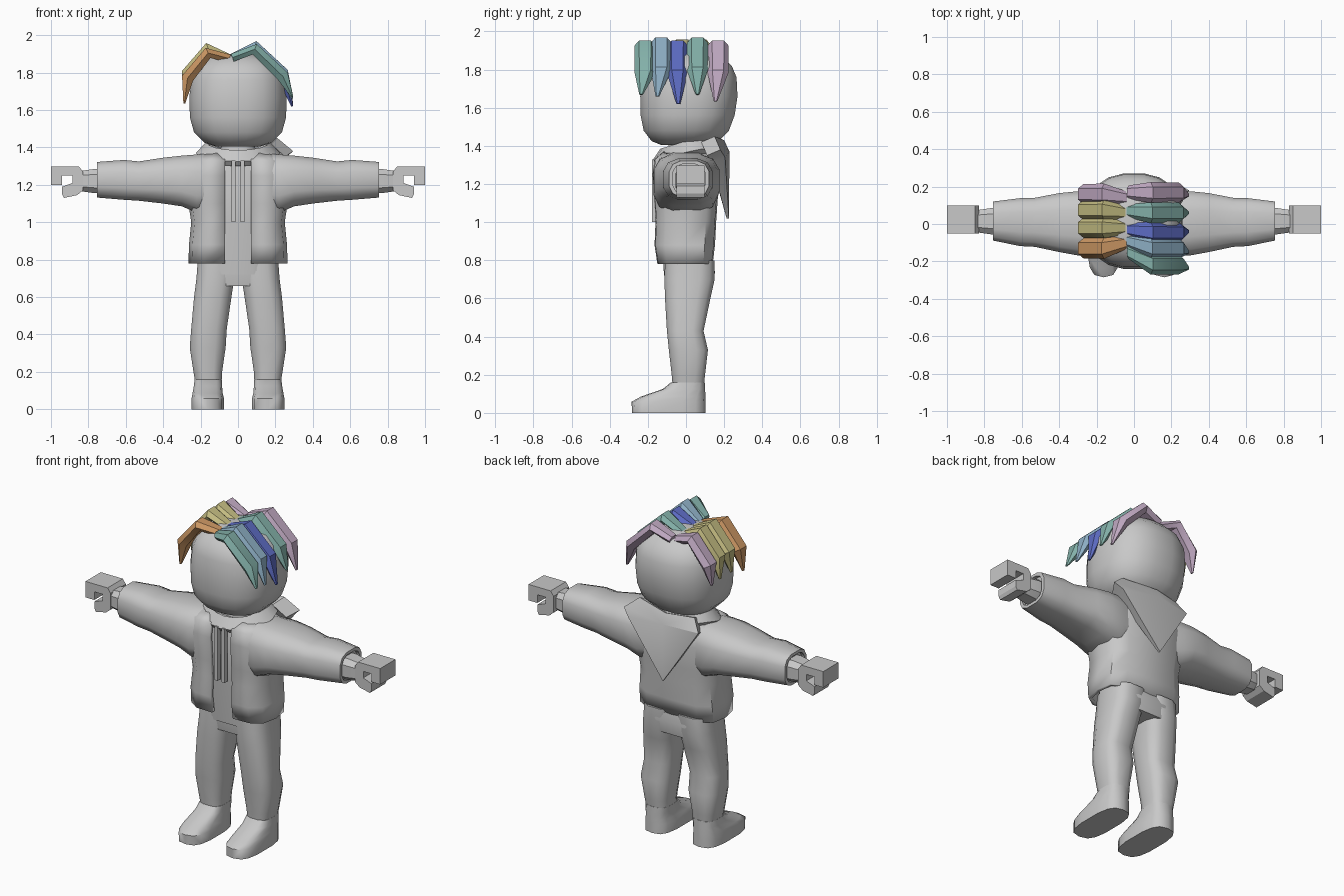
import bpy, bmesh, math
from mathutils import Vector

if "Cube" in bpy.data.objects:
    bpy.data.objects.remove(bpy.data.objects["Cube"])


def material(name, rgb):
    m = bpy.data.materials.new(name)
    m.diffuse_color = (*rgb, 1)
    m.use_nodes = True
    m.node_tree.nodes["Principled BSDF"].inputs["Base Color"].default_value = m.diffuse_color
    return m


GREY = material("grey", (.58, .58, .58))
YELLOW = material("straw_yellow", (.57, .52, .23))
PINK = material("dusty_pink", (.53, .40, .54))
BLUE = material("deep_blue", (.11, .15, .55))
TEAL = material("soft_teal", (.23, .44, .40))
SKY = material("pale_blue", (.27, .43, .56))
ORANGE = material("orange", (.62, .32, .13))


def finish(name, bm, mat=GREY, angle=40):
    bmesh.ops.recalc_face_normals(bm, faces=bm.faces)
    me = bpy.data.meshes.new(name)
    bm.to_mesh(me)
    bm.free()
    me.materials.append(mat)
    ob = bpy.data.objects.new(name, me)
    bpy.context.collection.objects.link(ob)
    if angle:
        bpy.ops.object.select_all(action='DESELECT')
        ob.select_set(True)
        bpy.context.view_layer.objects.active = ob
        bpy.ops.object.shade_smooth_by_angle(angle=math.radians(angle))
    return ob


def loft(name, rings, mat=GREY, angle=40, closed=True, caps=True):
    bm = bmesh.new()
    vs = [[bm.verts.new(p) for p in r] for r in rings]
    n = len(vs[0])
    for a, b in zip(vs, vs[1:]):
        for i in range(n if closed else n - 1):
            j = (i + 1) % n
            bm.faces.new((a[i], a[j], b[j], b[i]))
    if caps:
        bm.faces.new(vs[0])
        bm.faces.new(vs[-1])
    return finish(name, bm, mat, angle)


def oval(a0, a1, b0, b1, n=12, power=3):
    """Rounded-square outline between the given limits."""
    pts = []
    for i in range(n):
        t = 2 * math.pi * (i + .5) / n
        c, s = math.cos(t), math.sin(t)
        c = math.copysign(abs(c) ** (2 / power), c)
        s = math.copysign(abs(s) ** (2 / power), s)
        pts.append((c, s))
    m = max(abs(p[0]) for p in pts)
    return [((a0 + a1) / 2 + p[0] / m * (a1 - a0) / 2,
             (b0 + b1) / 2 + p[1] / m * (b1 - b0) / 2) for p in pts]


def loft_z(name, rows, n=12, power=3, sx=1, **kw):
    # each row: z, x min, x max, y min, y max
    return loft(name, [[(sx * x, y, r[0]) for x, y in oval(*r[1:], n, power)]
                       for r in rows], **kw)


def loft_x(name, rows, n=12, power=3, sx=1, **kw):
    # each row: x, y min, y max, z min, z max
    return loft(name, [[(sx * r[0], y, z) for y, z in oval(*r[1:], n, power)]
                       for r in rows], **kw)


def prism(name, profile, y0, y1, sx=1):
    bm = bmesh.new()
    f = bm.faces.new([bm.verts.new((sx * x, y0, z)) for x, z in profile])
    ext = bmesh.ops.extrude_face_region(bm, geom=[f])["geom"]
    bmesh.ops.translate(bm, vec=(0, y1 - y0, 0),
                        verts=[g for g in ext if isinstance(g, bmesh.types.BMVert)])
    return finish(name, bm, GREY, 0)


# Head and neck
loft_z("head", [(1.405, -.12, .12, -.13, .12), (1.425, -.18, .18, -.18, .17),
                (1.48, -.235, .235, -.222, .225), (1.56, -.257, .257, -.238, .255),
                (1.66, -.26, .26, -.24, .27), (1.76, -.253, .253, -.23, .265),
                (1.82, -.23, .23, -.21, .24), (1.87, -.18, .18, -.16, .19),
                (1.90, -.1, .1, -.09, .11)], n=20, power=2.4, angle=60)
loft_z("neck", [(1.28, -.1, .1, -.1, .1), (1.43, -.09, .09, -.09, .1)])

# Torso under the jacket, and hips
loft_z("shirt", [(.72, -.19, .19, -.115, .12), (1.0, -.2, .2, -.135, .12),
                 (1.25, -.2, .2, -.145, .12), (1.37, -.12, .12, -.12, .11)])
loft_z("hips", [(.66, -.19, .19, -.1, .14), (.74, -.215, .215, -.112, .152),
                (.86, -.21, .21, -.11, .12)], power=3.5)

# Jacket body, open down the front
half = [(.28, -1), (.68, -.97), (.93, -.66), (1, 0), (.94, .66), (.64, .96)]
rings = []
for z, hx, y0, y1 in [(.78, .265, -.15, .14), (.88, .262, -.165, .152),
                      (1.0, .25, -.16, .158), (1.1, .265, -.165, .165),
                      (1.25, .27, -.175, .175), (1.33, .25, -.165, .165),
                      (1.37, .17, -.12, .13)]:
    right = [(.07 if i == 0 else u * hx, (y0 + y1) / 2 + v * (y1 - y0) / 2, z)
             for i, (u, v) in enumerate(half)]
    rings.append(right + [(0, y1, z)] + [(-x, y, z) for x, y, z in reversed(right)])
jacket = loft("jacket_body", rings, closed=False, caps=False, angle=50)
solid = jacket.modifiers.new("thickness", 'SOLIDIFY')
solid.thickness = .022

hand = [(.83, 1.17), (.83, 1.27), (.85, 1.298), (1, 1.298), (1, 1.2), (.94, 1.2),
        (.94, 1.25), (.885, 1.25), (.885, 1.21), (.94, 1.19), (.94, 1.15),
        (.93, 1.13), (.86, 1.145)]

for sx, side in ((1, "left"), (-1, "right")):
    # Sleeve with a recessed cuff, forearm, gripping hand
    loft_x(side + "_sleeve",
           [(.12, -.15, .15, 1.06, 1.37), (.22, -.17, .17, 1.05, 1.362),
            (.3, -.168, .175, 1.085, 1.356), (.4, -.15, .165, 1.1, 1.345),
            (.53, -.122, .14, 1.115, 1.325), (.61, -.118, .138, 1.12, 1.333),
            (.755, -.088, .12, 1.132, 1.322), (.755, -.07, .1, 1.15, 1.304),
            (.735, -.07, .1, 1.15, 1.304)], sx=sx, angle=45)
    loft_x(side + "_forearm", [(.7, -.055, .085, 1.155, 1.285),
                               (.765, -.055, .085, 1.155, 1.285),
                               (.835, -.045, .075, 1.165, 1.275)], n=8, sx=sx)
    prism(side + "_hand", hand, -.05, .098, sx)

    # Trouser leg and shoe
    loft_z(side + "_leg",
           [(.14, .088, .228, -.07, .093), (.2, .085, .238, -.075, .1),
            (.33, .066, .258, -.09, .115), (.43, .06, .25, -.1, .092),
            (.6, .035, .235, -.11, .128), (.7, .02, .222, -.113, .15),
            (.8, .0, .215, -.11, .15)], sx=sx)
    loft_z(side + "_shoe",
           [(0, .075, .248, -.28, .1), (.058, .075, .248, -.282, .1),
            (.085, .082, .243, -.235, .1), (.125, .085, .236, -.12, .098),
            (.16, .086, .232, -.078, .097)], sx=sx, n=14, angle=45)

    # Drawstring
    prism(side + "_cord", [(.014, 1.0), (.034, 1.0), (.034, 1.33), (.014, 1.33)],
          -.178, -.15, sx)

# Collar, dipping to a point at the front and rising at the back
rings = [[], [], [], []]
for i in range(16):
    t = 2 * math.pi * i / 16
    s, c = math.sin(t), math.cos(t)          # c = 1 faces front
    back = (1 - c) / 2
    rows = [(.20, .17, 1.30), (.225, .19, 1.325), (.17, .15, 1.385), (.11, .10, 1.35)]
    for ring, (rx, ry, z) in zip(rings, rows):
        ring.append((rx * s, .015 - ry * c, z + .06 * min(1, back * 1.5)))
loft("collar", rings, caps=False, angle=50)

# Hood hanging to a point behind the shoulders
bm = bmesh.new()
outer = [(0, .225, 1.02), (.25, .205, 1.34), (.295, .18, 1.38), (.21, .15, 1.45),
         (0, .2, 1.43), (-.17, .16, 1.43), (-.22, .195, 1.36)]
mid = bm.verts.new((0, .228, 1.37))
vs = [bm.verts.new(p) for p in outer]
low = [bm.verts.new((x * .85, y - (.012 if z < 1.1 else .07), z - (0 if z < 1.1 else .03)))
       for x, y, z in outer]
inner = bm.verts.new((0, .16, 1.33))
for i in range(len(vs)):
    j = (i + 1) % len(vs)
    bm.faces.new((mid, vs[i], vs[j]))
    bm.faces.new((vs[i], low[i], low[j], vs[j]))
    bm.faces.new((inner, low[j], low[i]))
finish("hood", bm, GREY, 30)


# Hair strands: bent, tapering tufts
def strand(name, sx, mat, y_root, y_mid, y_tip, dz, tip_z):
    if sx > 0:
        spine = [(-.03, 1.88), (.09, 1.935 + dz), (.24, 1.79 + dz), (.29, tip_z)]
    else:
        spine = [(-.045, 1.875), (-.16, 1.925 + dz), (-.27, 1.79 + dz), (-.287, tip_z)]
    ys = [y_root, y_mid, y_mid, y_tip]
    sizes = [(.036, .026), (.056, .035), (.054, .038), (.01, .006)]
    rings = []
    for i, ((x, z), y, (w, h)) in enumerate(zip(spine, ys, sizes)):
        p, q = spine[max(i - 1, 0)], spine[min(i + 1, 3)]
        d = Vector((q[0] - p[0], q[1] - p[1])).normalized()
        nx, nz = (-d.y, d.x)
        ring = []
        for u, v in [(1, 0), (.55, .85), (-.55, .85), (-1, 0), (-.55, -.85), (.55, -.85)]:
            ring.append((x + nx * v * h, y + u * w, z + nz * v * h))
        rings.append(ring)
    loft(name, rings, mat, 35)


strands = [(1, TEAL, -.15, -.215, -.235, -.01, 1.67),
           (1, SKY, -.09, -.13, -.15, .005, 1.66),
           (1, BLUE, -.03, -.045, -.04, -.01, 1.62),
           (1, TEAL, .07, .06, .06, .005, 1.67),
           (1, PINK, .17, .168, .155, -.01, 1.635),
           (-1, ORANGE, -.10, -.13, -.145, -.02, 1.635),
           (-1, YELLOW, -.02, -.02, -.03, .005, 1.67),
           (-1, YELLOW, .06, .075, .08, .005, 1.67),
           (-1, PINK, .14, .16, .16, -.01, 1.66)]
for k, args in enumerate(strands):
    strand("hair_strand_%d" % (k + 1), *args)
